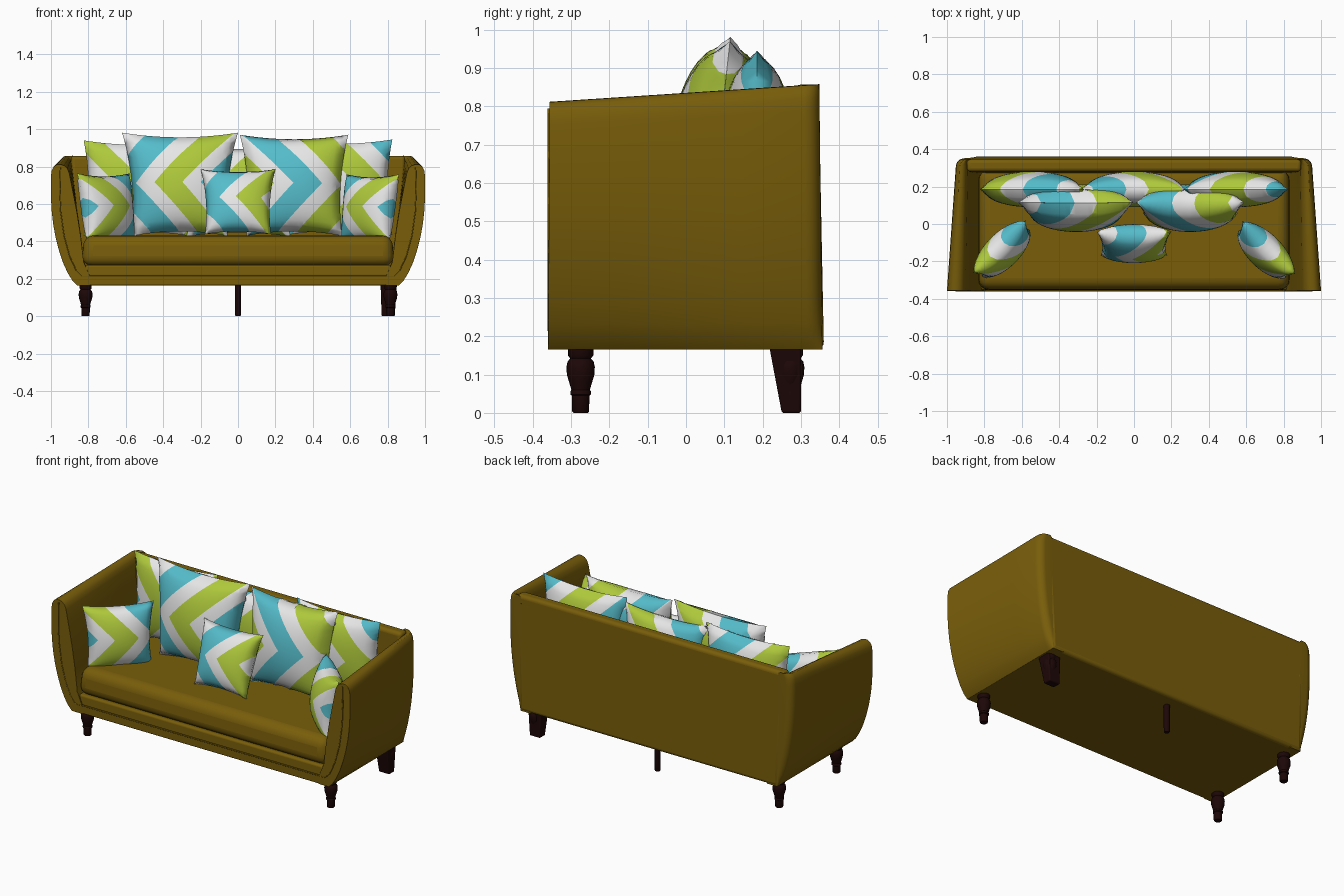
import bpy, bmesh, math
from mathutils import Matrix, Vector

if "Cube" in bpy.data.objects:
    bpy.data.objects.remove(bpy.data.objects["Cube"])


def mat(name, rgb):
    m = bpy.data.materials.new(name)
    m.diffuse_color = (*rgb, 1)
    m.use_nodes = True
    m.node_tree.nodes["Principled BSDF"].inputs["Base Color"].default_value = m.diffuse_color
    return m


OLIVE = mat("olive fabric", (0.188, 0.110, 0.003))
WOOD = mat("dark wood", (0.012, 0.002, 0.002))
BLUE = mat("turquoise", (0.09, 0.50, 0.59))
WHITE = mat("white cloth", (0.80, 0.80, 0.80))
LIME = mat("lime", (0.43, 0.59, 0.045))


def finish(name, bm, mats, bevel=0, segs=4, angle=40):
    bmesh.ops.recalc_face_normals(bm, faces=bm.faces[:])
    me = bpy.data.meshes.new(name)
    bm.to_mesh(me)
    bm.free()
    ob = bpy.data.objects.new(name, me)
    bpy.context.collection.objects.link(ob)
    for m in mats:
        me.materials.append(m)
    bpy.ops.object.select_all(action='DESELECT')
    ob.select_set(True)
    bpy.context.view_layer.objects.active = ob
    bpy.ops.object.shade_smooth_by_angle(angle=math.radians(angle))
    if bevel:
        b = ob.modifiers.new("round", 'BEVEL')
        b.width, b.segments = bevel, segs
        b.limit_method, b.angle_limit = 'ANGLE', math.radians(40)
    return ob


def block(name, bottom, top, z0, z1, m, bevel):
    """Box whose bottom and top rectangles (x0, x1, y0, y1) may differ."""
    bm = bmesh.new()
    rings = []
    for (x0, x1, y0, y1), z in ((bottom, z0), (top, z1)):
        rings.append([bm.verts.new(p) for p in
                      ((x0, y0, z), (x1, y0, z), (x1, y1, z), (x0, y1, z))])
    lo, hi = rings
    bm.faces.new(lo)
    bm.faces.new(hi)
    for i in range(4):
        j = (i + 1) % 4
        bm.faces.new((lo[i], lo[j], hi[j], hi[i]))
    return finish(name, bm, [m], bevel)


# Arms: curved front profile swept backwards, rising, narrowing and rounded at the rear
ARM = [(.79, .165), (.86, .165), (.885, .19), (.91, .23), (.935, .285), (.957, .35),
       (.975, .42), (.988, .49), (.996, .56), (1, .63), (1, .75), (.996, .78), (.985, .80),
       (.968, .811), (.948, .812), (.928, .805), (.912, .79), (.902, .765),
       (.885, .68), (.86, .55), (.84, .42), (.825, .29), (.79, .21)]
R = .04
STATIONS = [(k * .169, 0) for k in range(5)] + \
    [(.676 + R * math.sin(t), R * (1 - math.cos(t))) for t in (.35, .7, 1.05, 1.35, 1.57)]
for side, label in ((-1, "left"), (1, "right")):
    bm = bmesh.new()
    rings = []
    for dy, inset in STATIONS:
        f = dy / .716
        ring = []
        for x, z in ARM:
            h = (z - .165) / .645
            if x >= .86:
                x = .86 + (x - .86) * (1 - .36 * f) - inset * min(1, (x - .86) / .06)
            y = -.36 + .004 * h + f * (.716 - .012 * h)
            ring.append(bm.verts.new((side * x, y, z + .046 * f * h)))
        rings.append(ring)
    n = len(ARM)
    for a, b in zip(rings, rings[1:]):
        for i in range(n):
            bm.faces.new((a[i], a[(i + 1) % n], b[(i + 1) % n], b[i]))
    bm.faces.new(rings[0])
    bm.faces.new(rings[-1])
    finish(label + "_arm", bm, [OLIVE], .01, 3)

# Back, base, rail and seat cushion
block("back_rest", (-.865, .865, .27, .36), (-.895, .895, .28, .346), .165, .857, OLIVE, .02)
block("base", (-.85, .85, -.36, .35), (-.83, .83, -.36, .35), .165, .217, OLIVE, .008)
block("front_rail", (-.82, .82, -.354, .33), (-.82, .82, -.352, .33), .21, .275, OLIVE, .012)
block("seat_cushion", (-.835, .835, -.357, .29), (-.825, .825, -.345, .29),
      .268, .432, OLIVE, .055)

# Piping seam around the front
half = [(.95, .795), (.953, .68), (.948, .56), (.93, .43), (.9, .32), (.865, .245), (.835, .214)]
cu = bpy.data.curves.new("front_piping", 'CURVE')
cu.dimensions = '3D'
cu.bevel_depth, cu.bevel_resolution = .003, 1
sp = cu.splines.new('POLY')
path = [(-x, z) for x, z in half] + half[::-1]
sp.points.add(len(path) - 1)
for p, (x, z) in zip(sp.points, path):
    p.co = (x, -.358, z, 1)
cu.materials.append(OLIVE)
bpy.context.collection.objects.link(bpy.data.objects.new("front_piping", cu))


# Legs
def turned(name, profile, x, y, steps=20):
    bm = bmesh.new()
    rings = [[bm.verts.new((x + r * math.cos(i * math.tau / steps),
                            y + r * math.sin(i * math.tau / steps), z))
              for i in range(steps)] for r, z in profile]
    for a, b in zip(rings, rings[1:]):
        for i in range(steps):
            j = (i + 1) % steps
            bm.faces.new((a[i], a[j], b[j], b[i]))
    bm.faces.new(rings[0])
    bm.faces.new(rings[-1])
    finish(name, bm, [WOOD])


LEG = [(.019, 0), (.022, .004), (.023, .045), (.027, .048), (.027, .056), (.024, .06), (.03, .08),
       (.036, .1), (.037, .12), (.034, .134), (.027, .142), (.033, .15), (.033, .175)]
for sx, lx in ((-1, "left"), (1, "right")):
    turned("front_leg_" + lx, LEG, sx * .815, -.275)
    turned("rear_leg_" + lx, LEG, sx * .815, .272)
turned("middle_leg", [(.013, 0), (.016, .005), (.017, .175)], 0, .272)
block("rear_support_leg", (.768, .838, .25, .30), (.762, .85, .217, .30), 0, .175, WOOD, .006)


# Pillows: flat grid cut along chevron lines, coloured, then inflated on both sides
def pillow(name, centre, a, b, thick, lean, yaw, way, blue_start, w, taper=0.0):
    bm = bmesh.new()
    bmesh.ops.create_grid(bm, x_segments=20, y_segments=20, size=1)
    for v in bm.verts:
        v.co.x *= a
        v.co.y *= b
    wide = .1 * w  # coloured stripes are a little wider than the white ones
    for s in (1, -1):
        for k in range(-8, 9):
            t = blue_start + k * w + (wide if k % 2 else -wide)
            faces = [f for f in bm.faces if f.calc_center_median().y * s > 0]
            geom = set(faces)
            for f in faces:
                geom.update(f.verts)
                geom.update(f.edges)
            bmesh.ops.bisect_plane(bm, geom=list(geom), dist=1e-5,
                                   plane_co=(way * t, 0, 0), plane_no=(way, -s, 0))
    for f in bm.faces:
        c = f.calc_center_median()
        p = (way * c.x - abs(c.y) - blue_start + wide) % (4 * w)
        if p < w + 2 * wide:
            f.material_index = 0
        elif 2 * w < p < 3 * w + 2 * wide:
            f.material_index = 2
        else:
            f.material_index = 1
    front = bm.verts[:]
    dup = bmesh.ops.duplicate(bm, geom=bm.verts[:] + bm.edges[:] + bm.faces[:])
    back = [g for g in dup["geom"] if isinstance(g, bmesh.types.BMVert)]
    for verts, s in ((front, 1), (back, -1)):
        for v in verts:
            u, q = v.co.x / a, v.co.y / b
            h = max(0, (1 - u * u) * (1 - q * q)) ** .45
            v.co = Vector((a * u * (1 - .09 * (1 - q * q)) * (1 - taper * (1 - q) / 2),
                           b * q * (1 - .09 * (1 - u * u)), s * thick * h))
    bmesh.ops.remove_doubles(bm, verts=bm.verts[:], dist=1e-5)
    bm.transform(Matrix.Translation(centre) @ Matrix.Rotation(yaw, 4, 'Z')
                 @ Matrix.Rotation(-lean, 4, 'X') @ Matrix.Rotation(math.pi / 2, 4, 'X'))
    finish(name, bm, [BLUE, WHITE, LIME], angle=80)


pillow("back_pillow_left", (-.545, .185, .685), .28, .255, .095, 0, 0, -1, -.37, .15)
pillow("back_pillow_middle", (0, .185, .67), .28, .245, .095, 0, 0, 1, -.45, .15)
pillow("back_pillow_right", (.545, .185, .69), .28, .255, .095, 0, 0, -1, -.58, .15)
pillow("large_pillow_left", (-.31, .085, .705), .31, .278, .125, .11, 0, 1, -.45, .15, .18)
pillow("large_pillow_right", (.30, .085, .70), .29, .272, .125, .11, 0, -1, -.16, .15, .12)
pillow("small_pillow_middle", (0, -.105, .612), .20, .185, .09, .35, 0, 1, -.26, .13, .12)
pillow("small_pillow_left", (-.70, -.14, .58), .20, .186, .09, .15, math.radians(45),
       -1, -.36, .13, .1)
pillow("small_pillow_right", (.70, -.145, .575), .20, .186, .09, .15, math.radians(-45),
       1, -.36, .13, .1)
